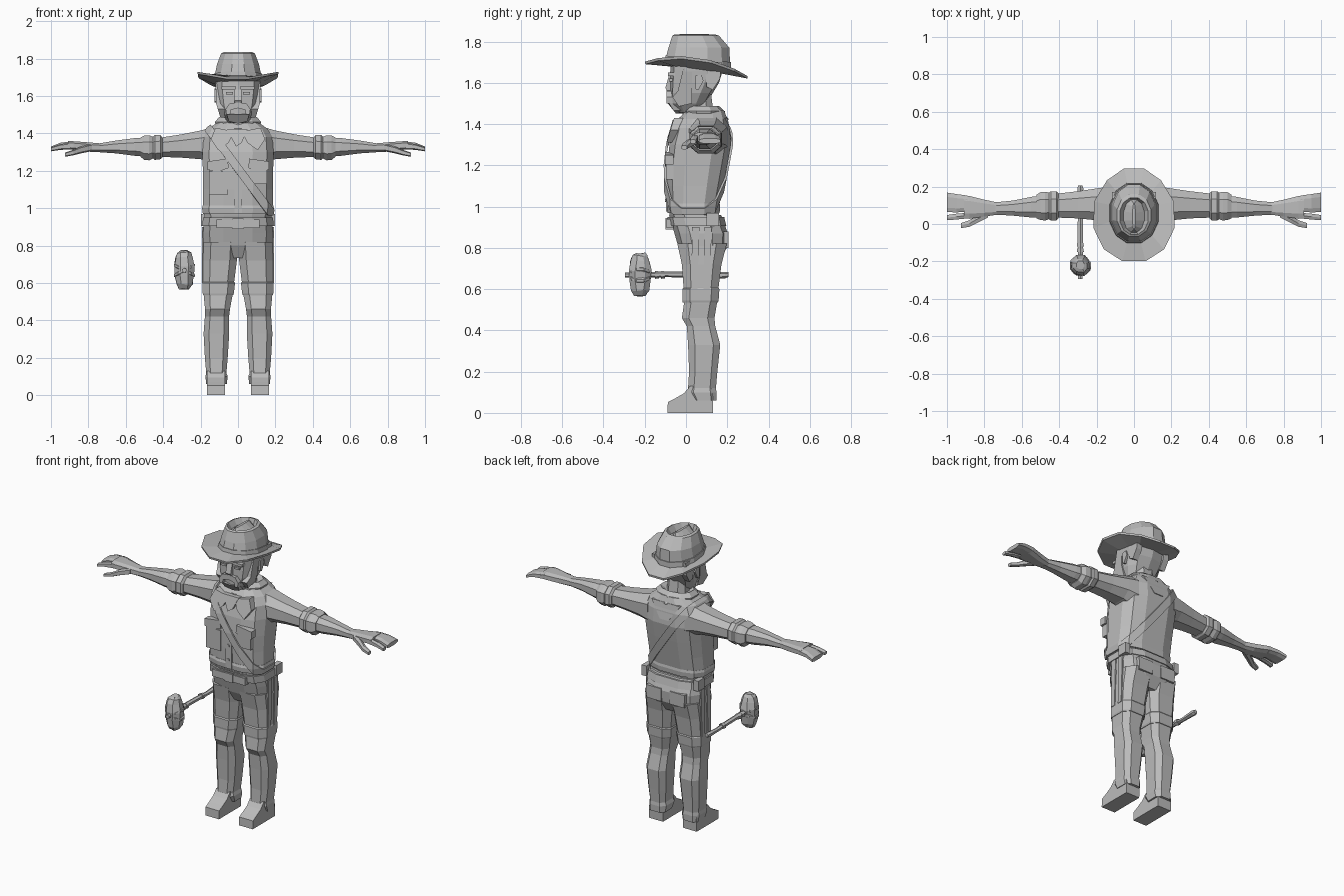
import bpy, bmesh, math, random
from mathutils import Vector

random.seed(4)
grey = bpy.data.materials.new("plain grey")
grey.diffuse_color = (0.5, 0.5, 0.5, 1)


def finish(name, bm, mirror=False):
    bmesh.ops.recalc_face_normals(bm, faces=bm.faces)
    me = bpy.data.meshes.new(name)
    bm.to_mesh(me)
    bm.free()
    me.materials.append(grey)
    ob = bpy.data.objects.new(name, me)
    bpy.context.collection.objects.link(ob)
    if mirror:
        ob.modifiers.new("mirror", 'MIRROR')
    return ob


def ring(a0, a1, b0, b1, n, p):
    """Rounded-box outline that fills the given extents."""
    pts = []
    for i in range(n):
        t = (i + .5) * 2 * math.pi / n
        c, s = math.cos(t), math.sin(t)
        pts.append((math.copysign(abs(c) ** (2 / p), c), math.copysign(abs(s) ** (2 / p), s)))
    m, k = max(q[0] for q in pts), max(q[1] for q in pts)
    return [((a0 + a1) / 2 + u / m * (a1 - a0) / 2, (b0 + b1) / 2 + v / k * (b1 - b0) / 2) for u, v in pts]


def loft(name, axis, sections, n=8, p=2.6, mirror=False, warp=None):
    """Skin sections (t, a0, a1, b0, b1) stacked along an axis."""
    bm = bmesh.new()
    rings = []
    for t, *e in sections:
        row = []
        for a, b in ring(*e, n, p):
            co = {'x': (t, a, b), 'y': (a, t, b), 'z': (a, b, t)}[axis]
            row.append(bm.verts.new(warp(*co) if warp else co))
        rings.append(row)
    for r, q in zip(rings, rings[1:]):
        for i in range(n):
            j = (i + 1) % n
            bm.faces.new((r[i], r[j], q[j], q[i]))
    bm.faces.new(rings[0])
    bm.faces.new(rings[-1])
    return finish(name, bm, mirror)


def sym(rows):
    return [(t, -w, w, b0, b1) for t, w, b0, b1 in rows]


def prism(name, pts, axis, lo, hi, mirror=False, warp=None):
    """Extrude an outline: axis x takes (y, z) points, axis y takes (x, z)."""
    bm = bmesh.new()
    rows = []
    for d in (lo, hi):
        cos = [(d, a, b) if axis == 'x' else (a, d, b) for a, b in pts]
        rows.append([bm.verts.new(warp(*c) if warp else c) for c in cos])
    n = len(pts)
    for i in range(n):
        j = (i + 1) % n
        bm.faces.new((rows[0][i], rows[0][j], rows[1][j], rows[1][i]))
    bm.faces.new(rows[0])
    bm.faces.new(rows[1])
    return finish(name, bm, mirror)


def box(name, x0, x1, y0, y1, z0, z1, mirror=False):
    return prism(name, [(x0, z0), (x1, z0), (x1, z1), (x0, z1)], 'y', y0, y1, mirror)


# Torso and vest
TORSO = [(.96, .18, -.08, .155), (1.0, .187, -.086, .16), (1.1, .186, -.09, .18), (1.2, .188, -.091, .2),
         (1.3, .19, -.08, .218), (1.38, .184, -.058, .212), (1.425, .158, -.035, .2), (1.465, .1, 0, .185)]
loft("vest", 'z', sym(TORSO), 12, 3)
loft("vest_hem", 'z', sym([(.97, .188, -.09, .163), (1.0, .192, -.093, .166), (1.015, .188, -.088, .163)]), 12, 3)
box("vest_placket", -.02, .022, -.096, -.07, .975, 1.22)
for z in (1.03, 1.12):
    loft("vest_button", 'y', [(-.102, -.009, .009, z - .009, z + .009), (-.09, -.009, .009, z - .009, z + .009)], 6, 2)
box("lower_pocket", -.155, -.055, -.098, -.06, 1.07, 1.2)
prism("lower_pocket_flap", [(-.163, 1.205), (-.163, 1.25), (-.055, 1.265), (-.05, 1.215), (-.105, 1.195)], 'y', -.102, -.06)
box("chest_pocket", .065, .155, -.096, -.06, 1.13, 1.21)
prism("chest_pocket_flap", [(.055, 1.215), (.06, 1.265), (.165, 1.25), (.165, 1.205), (.11, 1.195)], 'y', -.102, -.06)

# Diagonal shoulder strap: a slice of a slightly larger torso
strap = loft("shoulder_strap", 'z', sym([(z + .004, w + .006, a - .012, b + .006) for z, w, a, b in TORSO]), 12, 3)
top, low = Vector((-.15, 0, 1.415)), Vector((.158, 0, 1.0))
d = (low - top).normalized()
side = Vector((-d.z, 0, d.x))
bm = bmesh.new()
bm.from_mesh(strap.data)
for s in (1, -1):
    bmesh.ops.bisect_plane(bm, geom=bm.verts[:] + bm.edges[:] + bm.faces[:], plane_co=top + side * s * .022,
                           plane_no=side * s, clear_outer=True)
bm.to_mesh(strap.data)
bm.free()
solid = strap.modifiers.new("thickness", 'SOLIDIFY')
solid.thickness = .01
solid.offset = 0

# Neckerchief, collar and neck
loft("neck", 'z', sym([(1.4, .065, .01, .14), (1.56, .06, .0, .12)]), 8)
loft("neckerchief", 'z', sym([(1.395, .13, -.045, .2), (1.425, .14, -.04, .206), (1.442, .118, -.018, .19),
                              (1.462, .124, -.015, .188), (1.487, .1, .012, .16), (1.47, .07, .03, .14)]), 10, 2.2)
lean = lambda x, y, z: (x, y + .3 * (z - 1.34), z)
prism("collar_flap", [(.02, 1.41), (.12, 1.43), (.145, 1.37), (.105, 1.31), (.05, 1.35)], 'y', -.085, -.04, True, lean)
prism("kerchief_knot", [(-.06, 1.42), (.05, 1.42), (.02, 1.35), (-.01, 1.33)], 'y', -.088, -.04, False, lean)
prism("kerchief_back", [(-.1, 1.43), (.1, 1.43), (.03, 1.33), (-.03, 1.33)], 'y', .18, .221,
      warp=lambda x, y, z: (x, y - .2 * (z - 1.33), z))

# Arms, sleeve cuffs and hands
loft("arm", 'x', [(.13, .0, .2, 1.24, 1.435), (.2, .02, .19, 1.262, 1.415), (.3, .03, .175, 1.27, 1.395),
                  (.43, .035, .16, 1.275, 1.375), (.55, .035, .145, 1.28, 1.375), (.65, .045, .125, 1.293, 1.362),
                  (.75, .05, .115, 1.3, 1.345)], 8, 2.4, True)
loft("sleeve_cuff", 'x', [(.405, .03, .165, 1.27, 1.378), (.415, .018, .175, 1.262, 1.392), (.445, .018, .175, 1.258, 1.392),
                          (.455, .026, .168, 1.266, 1.382), (.475, .018, .172, 1.256, 1.39), (.5, .022, .17, 1.258, 1.388),
                          (.522, .03, .155, 1.275, 1.378)], 8, 2.4, True)
loft("palm", 'x', [(.73, .05, .115, 1.3, 1.346), (.8, .04, .13, 1.302, 1.352), (.88, .028, .15, 1.312, 1.358),
                   (.91, .03, .152, 1.315, 1.358)], 8, 3, True)
loft("joined_fingers", 'x', [(.89, .066, .152, 1.314, 1.357), (.95, .062, .16, 1.315, 1.35), (1.0, .064, .168, 1.305, 1.33)], 8, 3, True)
loft("index_finger", 'x', [(.89, .03, .06, 1.314, 1.352), (.95, .024, .055, 1.312, 1.342), (1.0, .02, .048, 1.304, 1.326)], 6, 3, True)
loft("thumb", 'x', [(.78, .035, .08, 1.305, 1.345), (.84, .005, .045, 1.293, 1.33), (.88, -.015, .02, 1.283, 1.312),
                    (.925, -.022, .005, 1.275, 1.297)], 6, 3, True)

# Trousers
loft("hips", 'z', sym([(.735, .1, .0, .16), (.8, .184, -.036, .198), (.87, .187, -.056, .203), (.96, .178, -.082, .17)]), 12, 3)
loft("trouser_leg", 'z', [(.82, .0, .184, -.042, .198), (.72, .006, .187, -.02, .172), (.61, .02, .187, -.012, .158),
                          (.53, .03, .183, -.01, .15), (.46, .043, .176, -.02, .138), (.42, .048, .177, .004, .142),
                          (.33, .047, .184, .01, .166), (.2, .055, .177, .015, .152), (.12, .062, .17, .01, .145),
                          (.1, .055, .174, .006, .148), (.06, .06, .17, .03, .147)], 8, 3.2, True)
loft("thigh_band", 'z', [(.535, .026, .186, -.016, .155), (.545, .022, .189, -.018, .158),
                         (.6, .016, .19, -.018, .162), (.606, .02, .187, -.012, .158)], 8, 3.2, True)
for y in (.025, .085):
    prism("side_stripe", [(y, .6), (y + .03, .6), (y + .04, .9), (y + .005, .9)], 'x', .17, .193, True)
prism("back_pocket", [(.03, .8), (.13, .8), (.135, .88), (.03, .88)], 'y', .17, .206, True)

# Boots
prism("boot", [(-.09, 0), (.13, 0), (.132, .07), (.12, .13), (.02, .13), (-.01, .095), (-.05, .072), (-.088, .052)],
      'x', .07, .166, True)

# Belt
loft("belt", 'z', sym([(.905, .191, -.083, .196), (.95, .187, -.09, .185)]), 12, 3)
box("belt_plate", -.115, .115, -.094, -.06, .895, .94)
box("belt_buckle", -.03, .03, -.099, -.06, .89, .944)
box("belt_pouch", .165, .198, .1, .16, .905, .97, True)

# Head
loft("head", 'z', sym([(1.455, .05, -.035, .06), (1.5, .085, -.078, .1), (1.55, .106, -.08, .13),
                       (1.6, .114, -.08, .16), (1.66, .12, -.076, .178), (1.71, .12, -.076, .18)]), 10, 2.8)
prism("nose", [(-.07, 1.635), (-.083, 1.635), (-.1, 1.575), (-.09, 1.56), (-.07, 1.56)], 'x', -.018, .018)
box("brow", .012, .088, -.088, -.05, 1.634, 1.65, True)
box("eye", .028, .065, -.082, -.05, 1.607, 1.62, True)
prism("moustache", [(0, 1.535), (0, 1.565), (.045, 1.56), (.066, 1.53), (.062, 1.5), (.042, 1.5), (.04, 1.525)], 'y', -.094, -.05, True)
prism("chin_beard", [(-.062, 1.51), (-.042, 1.505), (0, 1.5), (.042, 1.505), (.062, 1.51), (.05, 1.465), (0, 1.452),
                     (-.05, 1.465)], 'y', -.088, -.02, warp=lambda x, y, z: (x, y + .8 * max(0, 1.5 - z), z))
prism("jaw_beard", [(-.035, 1.485), (-.066, 1.53), (-.04, 1.56), (-.01, 1.68), (.03, 1.68), (.03, 1.56), (.03, 1.5)],
      'x', .06, .12, True, lambda x, y, z: (x - .3 * max(0, 1.57 - z), y, z))
prism("ear", [(.045, 1.635), (.075, 1.64), (.085, 1.61), (.06, 1.565), (.045, 1.57)], 'x', .1, .125, True)
prism("hair_lock", [(.09, 1.7), (.172, 1.7), (.165, 1.62), (.13, 1.565), (.1, 1.58)], 'x', .08, .118, True)


# Hat: creased crown and brim in one skin; the rim sags to the back and rises at the sides
def hat_shape(x, y, z):
    rim = min(1, max(0, math.hypot(x / .215, (y - .05) / .245) - .6) / .4)
    narrow = 1 - .8 * max(0, y - .1) * rim
    if z < 1.73:
        z += -.14 * y + .055 * (x / .215) ** 2 * rim
    return x * narrow, y, z


loft("hat", 'z', sym([(1.67, .11, -.07, .18), (1.658, .215, -.197, .297), (1.67, .217, -.199, .298),
                      (1.695, .128, -.1, .215), (1.77, .112, -.085, .21), (1.828, .09, -.066, .16),
                      (1.835, .076, -.055, .14), (1.8, .055, -.045, .13), (1.836, .008, -.03, .11)]), 12, 2.1, warp=hat_shape)
loft("hat_band", 'z', sym([(1.695, .131, -.103, .219), (1.722, .127, -.099, .218)]), 12, 2.1,
     warp=lambda x, y, z: (x, y, z - .1 * y))

# Stone hammer with lashed handle
HX, HZ = -.287, .668
loft("hammer_handle", 'y', [(y, HX - r, HX + r, HZ + h - r, HZ + h + r) for y, r, h in
                            ((.205, .012, .002), (.19, .016, 0), (.1, .012, -.003), (0, .014, .002), (-.1, .014, .004),
                             (-.2, .013, 0), (-.295, .012, 0))], 6, 2)
for y in (-.15, -.12, .04):
    loft("handle_wrap", 'y', [(y, HX - .019, HX + .019, HZ - .018, HZ + .02), (y + .018, HX - .017, HX + .017, HZ - .016, HZ + .018)], 6, 2)
rough = lambda x, y, z: (x + random.uniform(-.004, .004), y + random.uniform(-.004, .004), z + random.uniform(-.004, .004))
loft("hammer_stone", 'z', [(z, HX - r, HX + r, -.222 - r, -.222 + r) for z, r in
                           ((.567, .026), (.595, .044), (.64, .05), (.69, .052), (.735, .046), (.762, .036), (.774, .022))],
     8, 2.2, warp=rough)
for slope in (-.5, .5):
    loft("stone_binding", 'z', [(HZ + dz, HX - r, HX + r, -.222 - r, -.222 + r) for dz, r in
                                ((-.012, .048), (-.006, .056), (.006, .056), (.012, .048))], 10, 2,
         warp=lambda x, y, z, s=slope: (x, y, z + s * (x - HX)))
